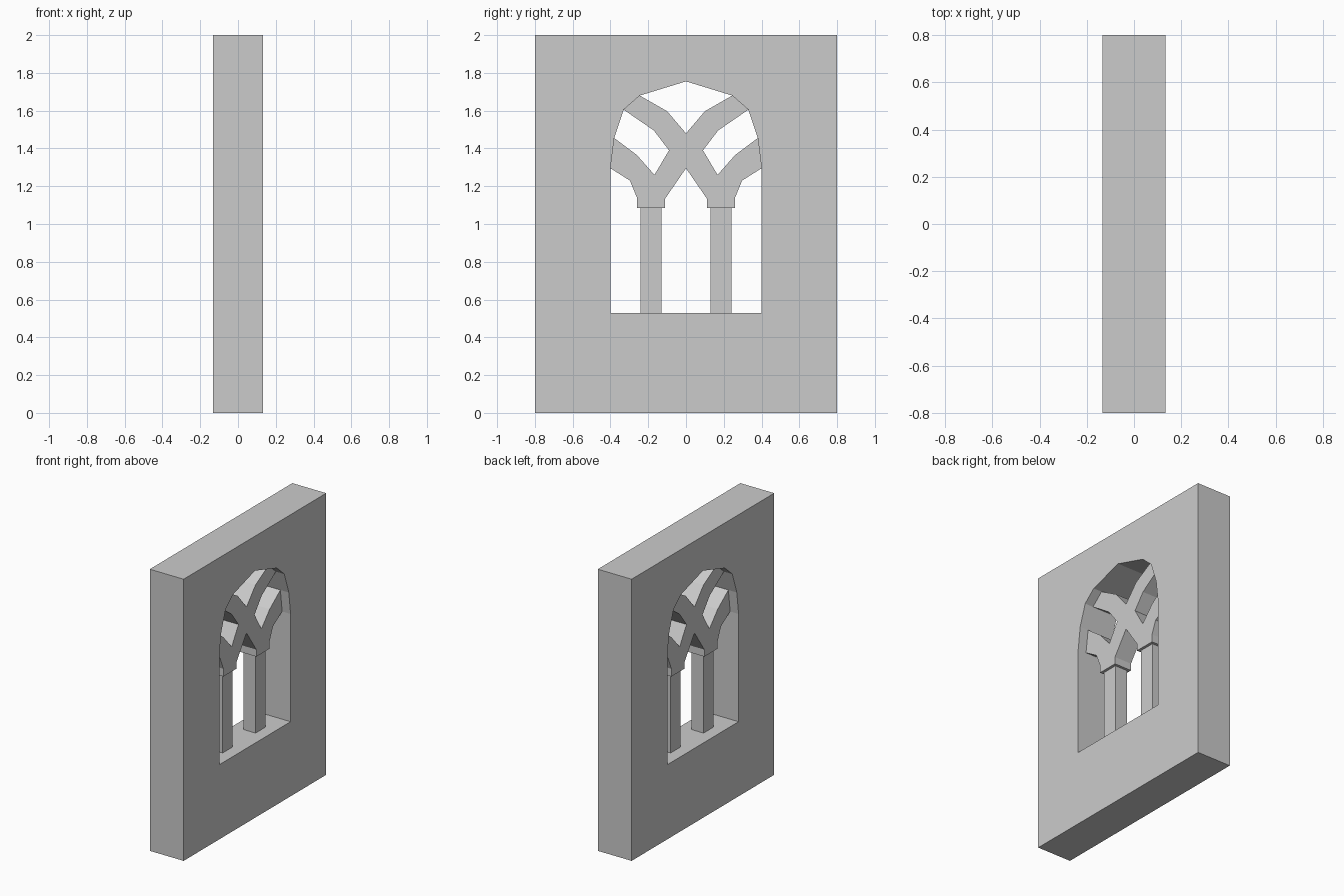
import bpy
from math import radians

if "Cube" in bpy.data.objects:
    bpy.data.objects.remove(bpy.data.objects["Cube"])


def mirrored(half):
    """Close a right-hand (y, z) half profile with its mirror image."""
    left = [(-y, z) for y, z in reversed(half) if y > 0]
    return half + left


def slab(name, outlines, half_depth):
    """Flat plate in the YZ plane, later outlines cut holes in the first."""
    curve = bpy.data.curves.new(name, 'CURVE')
    curve.dimensions = '2D'
    curve.fill_mode = 'BOTH'
    curve.extrude = half_depth
    for pts in outlines:
        spline = curve.splines.new('POLY')
        spline.points.add(len(pts) - 1)
        for p, (y, z) in zip(spline.points, pts):
            p.co = (y, z, 0, 1)
        spline.use_cyclic_u = True
    obj = bpy.data.objects.new(name, curve)
    obj.rotation_euler = (radians(90), 0, radians(90))
    bpy.context.collection.objects.link(obj)
    bpy.ops.object.select_all(action='DESELECT')
    obj.select_set(True)
    bpy.context.view_layer.objects.active = obj
    bpy.ops.object.convert(target='MESH')
    obj = bpy.context.object
    for poly in obj.data.polygons:
        poly.use_smooth = False
    return obj


# Wall with pointed window opening
opening = mirrored([(0, 1.755), (0.245, 1.68), (0.33, 1.605),
                    (0.38, 1.455), (0.4, 1.295), (0.4, 0.53)])
wall = mirrored([(0.8, 0), (0.8, 2)])
slab("wall", [wall, opening], 0.133)

# Interlaced branching tracery with the two capitals
tracery = mirrored([
    (0, 1.48), (0.10, 1.597), (0.245, 1.68), (0.33, 1.605),
    (0.17, 1.495), (0.09, 1.39), (0.167, 1.26), (0.26, 1.365),
    (0.38, 1.455), (0.4, 1.295), (0.297, 1.23), (0.26, 1.14),
    (0.26, 1.085), (0.11, 1.085), (0.11, 1.135), (0, 1.295)])
slab("tracery", [tracery], 0.067)

# Square columns
for side, name in ((-1, "left_column"), (1, "right_column")):
    bpy.ops.mesh.primitive_cube_add(size=1, location=(0, side * 0.185, 0.8075))
    column = bpy.context.object
    column.name = name
    column.scale = (0.096, 0.113, 0.555)
